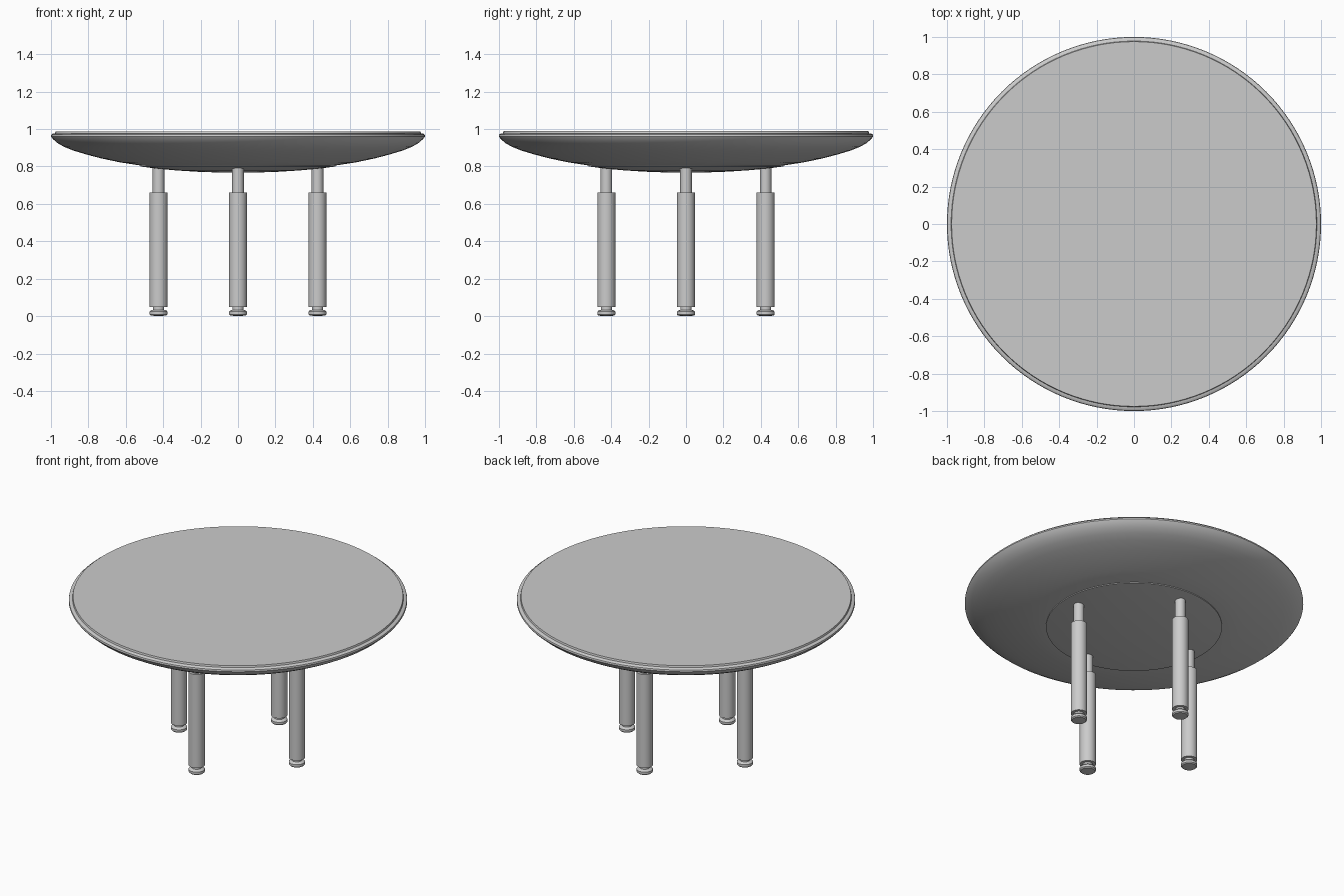
import bpy, bmesh, math

if "Cube" in bpy.data.objects:
    bpy.data.objects.remove(bpy.data.objects["Cube"])

def lathe(name, profile, seg, loc=(0, 0)):
    """Revolve (radius, z) points around z; radius 0 closes to a pole."""
    bm = bmesh.new()
    vs = [bm.verts.new((r, 0, z)) for r, z in profile]
    es = [bm.edges.new(p) for p in zip(vs, vs[1:])]
    bmesh.ops.spin(bm, geom=vs + es, cent=(0, 0, 0), axis=(0, 0, 1),
                   angle=2 * math.pi, steps=seg, use_duplicate=False)
    bmesh.ops.remove_doubles(bm, verts=bm.verts, dist=1e-4)
    bmesh.ops.recalc_face_normals(bm, faces=bm.faces)
    me = bpy.data.meshes.new(name)
    bm.to_mesh(me)
    bm.free()
    ob = bpy.data.objects.new(name, me)
    ob.location = (loc[0], loc[1], 0)
    bpy.context.collection.objects.link(ob)
    bpy.ops.object.select_all(action='DESELECT')
    ob.select_set(True)
    bpy.context.view_layer.objects.active = ob
    bpy.ops.object.shade_smooth_by_angle(angle=math.radians(35))
    return ob

# Round top: flat surface with small lip, rounded edge, bowed underside
lathe("table_top", [
    (0, 0.988), (0.975, 0.988), (0.978, 0.977), (0.99, 0.976), (0.998, 0.97),
    (1.0, 0.96), (0.99, 0.947), (0.965, 0.925), (0.93, 0.905), (0.88, 0.885),
    (0.81, 0.864), (0.73, 0.843), (0.63, 0.822), (0.52, 0.805), (0, 0.805)], 128)

# Shallow domed plate under the top
lathe("under_plate", [
    (0, 0.81), (0.52, 0.81), (0.52, 0.80), (0.43, 0.788), (0.33, 0.779),
    (0.22, 0.772), (0.11, 0.768), (0, 0.767)], 96)

# Four legs, one on each axis
for i, side in enumerate(("right", "back", "left", "front")):
    a = i * math.pi / 2
    pos = (0.425 * math.cos(a), 0.425 * math.sin(a))
    lathe(side + "_leg_rod", [(0, 0.65), (0.031, 0.65), (0.031, 0.80), (0, 0.80)], 32, pos)
    lathe(side + "_leg", [(0, 0.05), (0.048, 0.05), (0.048, 0.66), (0, 0.66)], 32, pos)
    lathe(side + "_foot", [
        (0, 0), (0.042, 0.003), (0.048, 0.009), (0.048, 0.024), (0.043, 0.03),
        (0.03, 0.034), (0.03, 0.055), (0, 0.055)], 32, pos)
